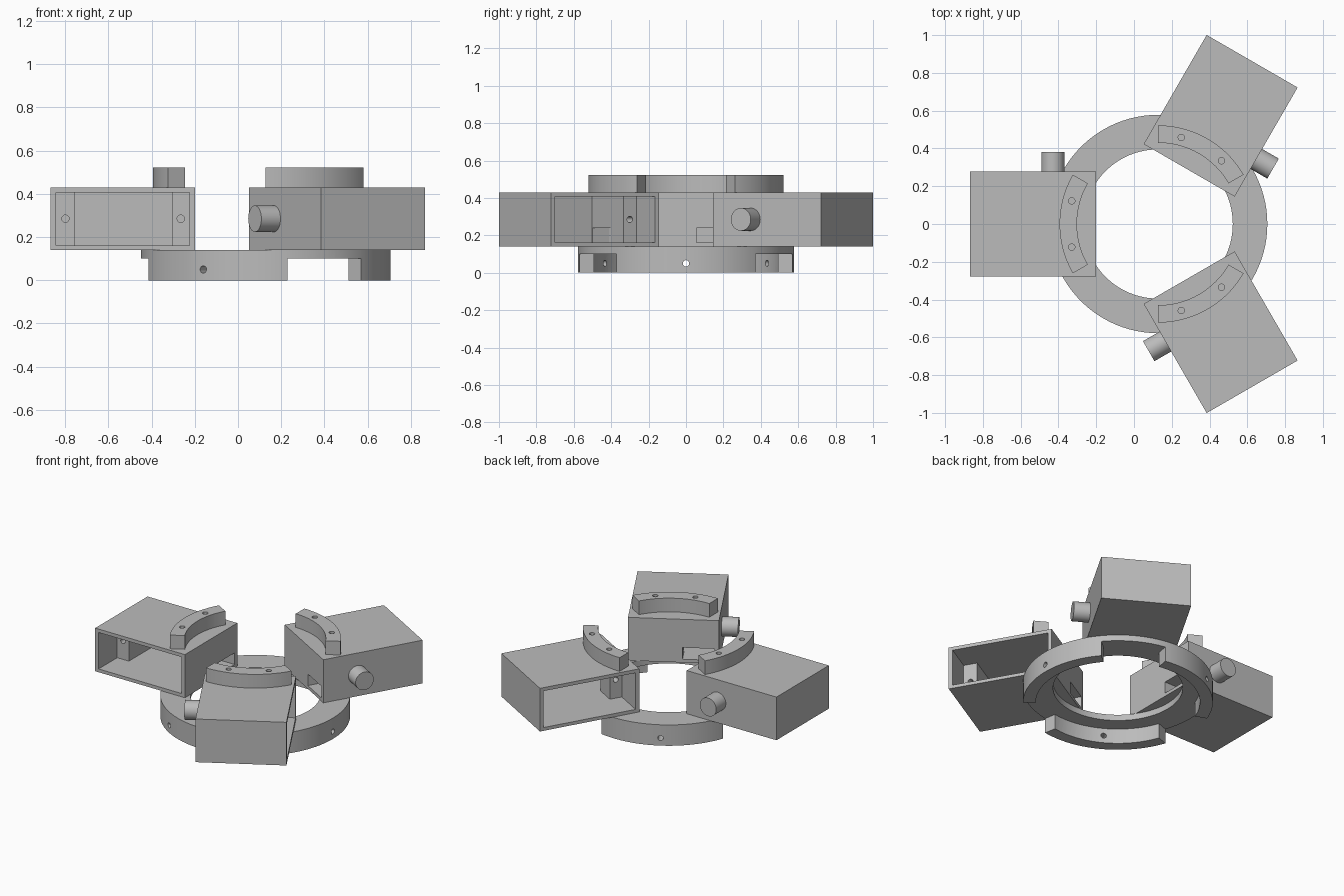
import bpy, bmesh
from math import pi, cos, sin, radians
from mathutils import Matrix, Vector

cube = bpy.data.objects.get("Cube")
if cube:
    bpy.data.objects.remove(cube, do_unlink=True)

CENTRE = Vector((0.128, 0, 0))   # axis of the ring
FLOOR, ROOF = 0.14, 0.43         # housing bottom and top
MID = (FLOOR + ROOF) / 2
HOLE = 0.017

grey = bpy.data.materials.new("mid grey")
grey.use_nodes = True
colour = (0.5, 0.5, 0.5, 1)
grey.diffuse_color = colour
grey.node_tree.nodes["Principled BSDF"].inputs["Base Color"].default_value = colour


def make(name, bm):
    bmesh.ops.recalc_face_normals(bm, faces=bm.faces)
    mesh = bpy.data.meshes.new(name)
    bm.to_mesh(mesh)
    bm.free()
    mesh.materials.append(grey)
    obj = bpy.data.objects.new(name, mesh)
    bpy.context.collection.objects.link(obj)
    return obj


def box(name, x, y, z):
    bm = bmesh.new()
    bmesh.ops.create_cube(bm, size=1)
    for v in bm.verts:
        v.co = [lo + (c + 0.5) * (hi - lo) for c, (lo, hi) in zip(v.co, (x, y, z))]
    return make(name, bm)


def rod(name, start, end, radius, sides=32):
    start, end = Vector(start), Vector(end)
    axis = end - start
    turn = axis.to_track_quat('Z', 'Y').to_matrix().to_4x4()
    bm = bmesh.new()
    bmesh.ops.create_cone(bm, cap_ends=True, segments=sides, radius1=radius, radius2=radius,
                          depth=axis.length, matrix=Matrix.Translation((start + end) / 2) @ turn)
    return make(name, bm)


def arc_block(name, r0, r1, a0, a1, z0, z1, steps):
    """Rectangular section swept about z; a full turn closes on itself."""
    closed = a1 - a0 >= 360
    bm = bmesh.new()
    loops = []
    for i in range(steps if closed else steps + 1):
        a = radians(a0 + (a1 - a0) * i / steps)
        loops.append([bm.verts.new((r * cos(a), r * sin(a), z))
                      for r, z in ((r0, z0), (r1, z0), (r1, z1), (r0, z1))])
    pairs = list(zip(loops, loops[1:])) + ([(loops[-1], loops[0])] if closed else [])
    for a, b in pairs:
        for k in range(4):
            n = (k + 1) % 4
            bm.faces.new((a[k], a[n], b[n], b[k]))
    if not closed:
        bm.faces.new(loops[0])
        bm.faces.new(loops[-1])
    return make(name, bm)


def cut(obj, cutters):
    for c in cutters:
        mod = obj.modifiers.new("cut", 'BOOLEAN')
        mod.operation, mod.solver, mod.object = 'DIFFERENCE', 'EXACT', c
    bpy.context.view_layer.update()
    result = bpy.data.meshes.new_from_object(
        obj.evaluated_get(bpy.context.evaluated_depsgraph_get()))
    obj.modifiers.clear()
    obj.data = result
    for c in cutters:
        bpy.data.objects.remove(c, do_unlink=True)


def place(obj, angle=0):
    obj.data.transform(Matrix.Translation(CENTRE) @ Matrix.Rotation(radians(angle), 4, 'Z'))
    bpy.ops.object.select_all(action='DESELECT')
    obj.select_set(True)
    bpy.context.view_layer.objects.active = obj
    bpy.ops.object.shade_smooth_by_angle(angle=radians(30))


# Base ring: recessed underneath, with three gaps and three radial holes
ring = arc_block("base_ring", 0.395, 0.578, 0, 360, 0, FLOOR, 96)
cutters = [rod("recess", (0, 0, -0.1), (0, 0, 0.1), 0.5, 96)]
for a in (60, 180, 300):
    cutters.append(arc_block("gap", 0.45, 0.7, a - 20, a + 20, -0.1, 0.1, 12))
    d = Vector((cos(radians(a - 60)), sin(radians(a - 60)), 0))
    up = Vector((0, 0, 0.05))
    cutters.append(rod("ring_hole", d * 0.45 + up, d * 0.65 + up, HOLE, 20))
cut(ring, cutters)
place(ring)

# Three identical units: local +x points outwards, local +y is the open side
for side, angle in (("right", 180), ("back", 60), ("front", 300)):
    inside = (FLOOR + 0.022, ROOF - 0.023)

    # Hollow housing with two mounting posts left standing at the rear
    housing = box(side + "_housing", (0.328, 0.995), (-0.278, 0.278), (FLOOR, ROOF))
    cutters = [
        box("mouth", (0.353, 0.97), (0.08, 0.35), inside),
        box("cavity", (0.433, 0.883), (-0.255, 0.1), inside),
        box("cable_window", (0.3, 0.46), (-0.25, -0.055), (inside[0], 0.24)),
    ]
    for x in (0.393, 0.927):
        cutters.append(rod("post_hole", (x, 0.12, MID), (x, -0.1, MID), HOLE, 20))
    cut(housing, cutters)
    place(housing, angle)

    # Round stub on the closed side
    stub = rod(side + "_stub", (0.558, -0.27, MID), (0.558, -0.38, MID), 0.061, 40)
    place(stub, angle)

    # Curved mounting block on the roof with two screw holes
    block = arc_block(side + "_curved_block", 0.43, 0.522, -30, 30, ROOF, 0.522, 24)
    cutters = []
    for a in (radians(-15), radians(15)):
        x, y = 0.474 * cos(a), 0.474 * sin(a)
        cutters.append(rod("screw_hole", (x, y, ROOF + 0.01), (x, y, 0.6), HOLE, 20))
    cut(block, cutters)
    place(block, angle)
